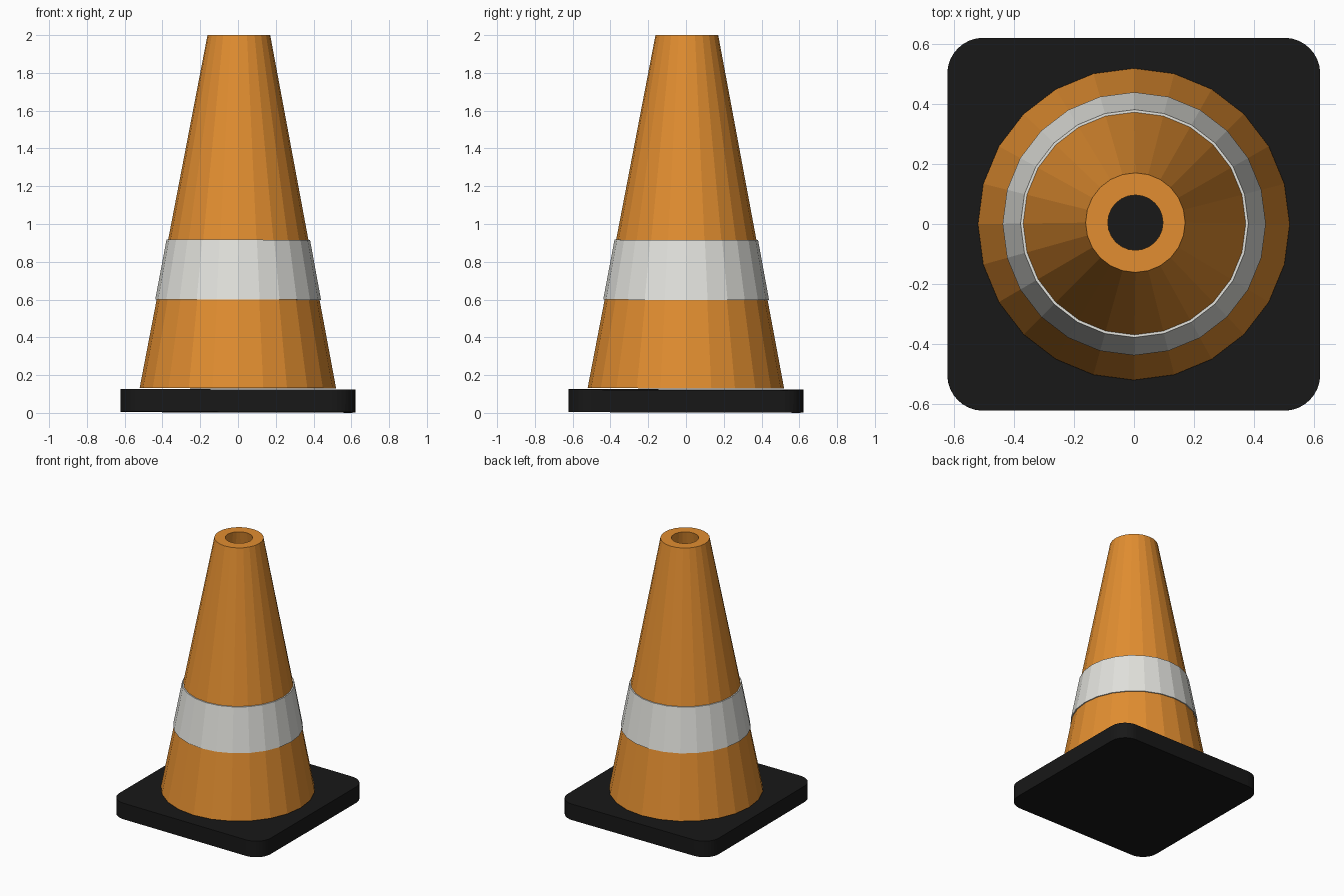
import bpy, bmesh
from math import cos, sin, pi
from mathutils import Matrix

if "Cube" in bpy.data.objects:
    bpy.data.objects.remove(bpy.data.objects["Cube"])

# The whole cone leans very slightly towards +x and +y
LEAN = (Matrix.Translation((-0.001, -0.001, 0.004))
        @ Matrix.Rotation(0.0028, 4, 'Y') @ Matrix.Rotation(-0.0028, 4, 'X'))


def material(name, color):
    m = bpy.data.materials.new(name)
    m.diffuse_color = color
    m.use_nodes = True
    m.node_tree.nodes["Principled BSDF"].inputs["Base Color"].default_value = m.diffuse_color
    return m


def finish(name, bm, mat):
    bmesh.ops.recalc_face_normals(bm, faces=bm.faces[:])
    mesh = bpy.data.meshes.new(name)
    bm.to_mesh(mesh)
    bm.free()
    mesh.materials.append(mat)
    obj = bpy.data.objects.new(name, mesh)
    bpy.context.collection.objects.link(obj)
    obj.matrix_world = LEAN
    return obj


def revolve(name, profile, mat, sides=24):
    """Spin a closed (radius, height) profile around z into flat facets."""
    bm = bmesh.new()
    rings = [[bm.verts.new((r * cos(2 * pi * i / sides), r * sin(2 * pi * i / sides), z))
              for i in range(sides)] for r, z in profile]
    for k, a in enumerate(rings):
        b = rings[(k + 1) % len(rings)]
        for i in range(sides):
            j = (i + 1) % sides
            bm.faces.new((a[i], a[j], b[j], b[i]))
    return finish(name, bm, mat)


def rounded_slab(name, half, radius, z0, z1, mat, steps=8):
    bm = bmesh.new()
    c = half - radius
    verts = []
    for q, (sx, sy) in enumerate(((1, 1), (-1, 1), (-1, -1), (1, -1))):
        for s in range(steps + 1):
            a = (q + s / steps) * pi / 2
            verts.append(bm.verts.new((sx * c + radius * cos(a), sy * c + radius * sin(a), z0)))
    face = bm.faces.new(verts)
    top = bmesh.ops.extrude_face_region(bm, geom=[face], use_keep_orig=True)['geom']
    bmesh.ops.translate(bm, vec=(0, 0, z1 - z0),
                        verts=[v for v in top if isinstance(v, bmesh.types.BMVert)])
    return finish(name, bm, mat)


orange = material("orange_plastic", (0.76, 0.27, 0.03, 1))
white = material("white_reflective", (0.76, 0.76, 0.72, 1))
black = material("black_rubber", (0.009, 0.009, 0.009, 1))

# Square rubber foot with rounded corners
rounded_slab("base", 0.622, 0.12, 0.0, 0.119, black)

# Hollow cone, open at the top, just clear of the foot
revolve("cone_body", [(0.52, 0.127), (0.166, 1.996), (0.092, 1.996), (0.446, 0.127)], orange)

# Reflective band standing slightly proud of the cone
revolve("reflective_band", [(0.439, 0.595), (0.380, 0.912), (0.365, 0.912), (0.424, 0.595)], white)
